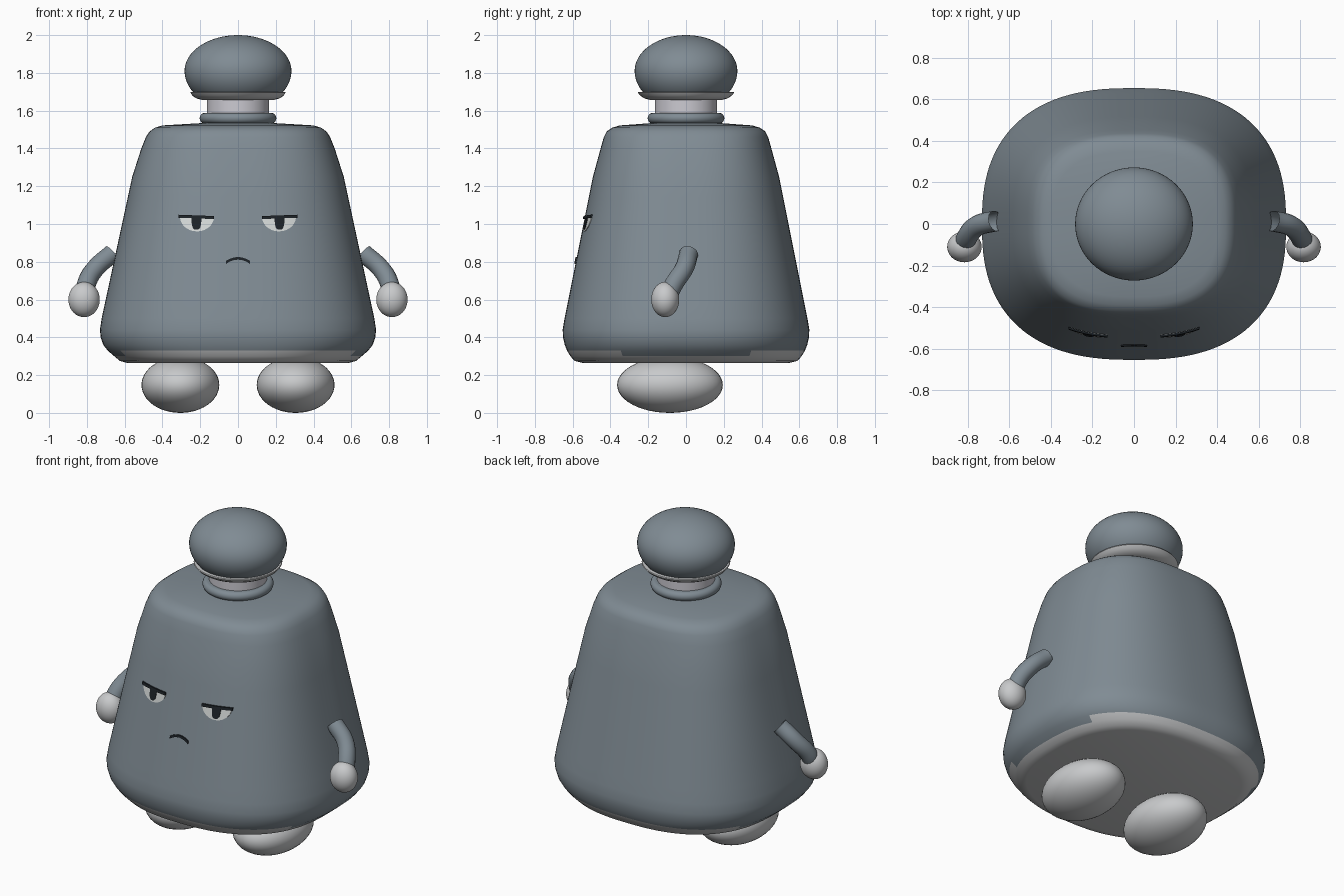
import bpy, bmesh, math

if "Cube" in bpy.data.objects:
    bpy.data.objects.remove(bpy.data.objects["Cube"])


def mat(name, r, g, b):
    m = bpy.data.materials.new(name)
    m.diffuse_color = (r, g, b, 1)
    m.use_nodes = True
    m.node_tree.nodes["Principled BSDF"].inputs["Base Color"].default_value = m.diffuse_color
    return m


GREY = mat("slate grey", 0.215, 0.26, 0.295)
LIGHT = mat("light grey", 0.58, 0.59, 0.60)
PALE = mat("pale neck", 0.60, 0.59, 0.64)
WHITE = mat("eye white", 0.66, 0.69, 0.68)
BLACK = mat("black", 0.012, 0.016, 0.02)


def make(name, verts, faces, *mats, angle=40):
    me = bpy.data.meshes.new(name)
    me.from_pydata(verts, [], faces)
    bm = bmesh.new()
    bm.from_mesh(me)
    bmesh.ops.recalc_face_normals(bm, faces=bm.faces)
    bm.to_mesh(me)
    bm.free()
    for m in mats:
        me.materials.append(m)
    for p in me.polygons:
        p.use_smooth = True
    me.set_sharp_from_angle(angle=math.radians(angle))
    ob = bpy.data.objects.new(name, me)
    bpy.context.collection.objects.link(ob)
    return ob


def loft(name, rings, *mats, seg=96, angle=40):
    """Stack of superellipse rings (z, rx, ry, exponent), capped."""
    def pw(v, n):
        return math.copysign(abs(v) ** (2 / n), v)
    verts, faces = [], []
    for z, rx, ry, n in rings:
        for i in range(seg):
            a = 2 * math.pi * i / seg
            verts.append((rx * pw(math.cos(a), n), ry * pw(math.sin(a), n), z))
    for k in range(len(rings) - 1):
        for i in range(seg):
            j = (i + 1) % seg
            faces.append((k * seg + i, k * seg + j, (k + 1) * seg + j, (k + 1) * seg + i))
    faces.append(tuple(range(seg))[::-1])
    faces.append(tuple(range((len(rings) - 1) * seg, len(rings) * seg)))
    return make(name, verts, faces, *mats, angle=angle)


def ellipsoid(name, c, r, m):
    bm = bmesh.new()
    bmesh.ops.create_uvsphere(bm, u_segments=40, v_segments=24, radius=1)
    verts = [tuple(c[i] + r[i] * v.co[i] for i in range(3)) for v in bm.verts]
    faces = [[v.index for v in f.verts] for f in bm.faces]
    bm.free()
    return make(name, verts, faces, m, angle=80)


# body: tapered rounded-square bell
PROFILE = [(0.265, 0.59, 0.55, 2.5), (0.275, 0.625, 0.59, 2.5), (0.30, 0.655, 0.612, 2.5),
           (0.33, 0.69, 0.63, 2.5), (0.36, 0.713, 0.642, 2.5), (0.40, 0.727, 0.651, 2.5),
           (0.44, 0.731, 0.653, 2.5), (0.50, 0.722, 0.643, 2.5), (1.25, 0.56, 0.493, 2.6),
           (1.40, 0.512, 0.452, 2.7), (1.46, 0.488, 0.435, 2.7), (1.49, 0.468, 0.42, 2.7),
           (1.51, 0.44, 0.39, 2.7), (1.522, 0.40, 0.35, 2.6), (1.535, 0.18, 0.17, 2.1)]


def section(z):
    for a, b in zip(PROFILE, PROFILE[1:]):
        if a[0] <= z <= b[0]:
            t = (z - a[0]) / (b[0] - a[0])
            return [p + t * (q - p) for p, q in zip(a, b)]


levels = sorted([p[0] for p in PROFILE] + [0.58 + 0.08 * i for i in range(8)])
body = loft("body", [section(z) for z in levels], GREY, LIGHT, seg=128)
for p in body.data.polygons:  # light underside and hem, lower at the flanks
    c = p.center
    if c.z < 0.30 or (c.z < 0.33 and abs(c.y) > 0.33):
        p.material_index = 1

# neck: collar ring, pale tube
loft("neck_collar", [(1.56 + 0.028 * math.sin(a), 0.175 + 0.028 * math.cos(a),
                      0.175 + 0.028 * math.cos(a), 2)
                     for a in [math.pi * (i / 12 - 0.5) for i in range(13)]], GREY, seg=64)
loft("neck", [(1.56, 0.165, 0.165, 2), (1.69, 0.165, 0.165, 2)], PALE, seg=64)

# head knob with a shallow light dish under it
head = []
for i in range(25):
    a = -0.8 + (math.pi / 2 + 0.8) * i / 24
    r = max(math.cos(a), 0.002)
    head.append((1.81 + (0.19 if a > 0 else 0.205) * math.sin(a), 0.283 * r, 0.272 * r, 2))
loft("head", head, GREY, seg=64)
loft("head_dish", [(1.657, 0.19, 0.19, 2), (1.664, 0.218, 0.218, 2), (1.678, 0.24, 0.24, 2),
                   (1.695, 0.252, 0.255, 2), (1.70, 0.25, 0.252, 2), (1.698, 0.22, 0.22, 2)],
     LIGHT, seg=64)


# face details: thin strips that follow the front of the body
def strip(name, cols, m, off, thick):
    verts, faces = [], []
    for x, lo, hi in cols:
        for k in range(5):
            z = lo + (hi - lo) * k / 4
            _, rx, ry, n = section(z)
            y = -ry * (1 - abs(x / rx) ** n) ** (1 / n)
            verts += [(x, y - off, z), (x, y - off + thick, z)]
    for i in range(len(cols) - 1):
        for k in range(4):
            a, b = i * 10 + k * 2, (i + 1) * 10 + k * 2
            faces += [(a, b, b + 2, a + 2), (a + 1, a + 3, b + 3, b + 1)]
        for k, f in ((0, 0), (8, 1)):
            a, b = i * 10 + k, (i + 1) * 10 + k
            faces.append((a, a + 1, b + 1, b))
    for s in (0, (len(cols) - 1) * 10):
        faces += [(s + k * 2, s + k * 2 + 1, s + k * 2 + 3, s + k * 2 + 2) for k in range(4)]
    return make(name, verts, faces, m, angle=30)


def bowl(cx, half, top, drop, power, n=20):
    us = [-0.995 * math.cos(math.pi * i / n) for i in range(n + 1)]
    return [(cx + half * u, top - drop * (1 - abs(u) ** power) ** (1 / power), top) for u in us]


for side, s in (("left", -1), ("right", 1)):
    strip(side + "_eye", bowl(s * 0.217, 0.09, 1.038, 0.077, 2), WHITE, 0.004, 0.008)
    strip(side + "_pupil", bowl(s * 0.22, 0.026, 1.036, 0.066, 3), BLACK, 0.008, 0.009)
    strip(side + "_eyelid", [(s * (0.127 + 0.187 * i / 12), 1.026 + 0.007 * i / 12,
                              1.042 + 0.007 * i / 12) for i in range(13)], BLACK, 0.012, 0.0095)

    # arm: curved tube ending in a light hand
    cu = bpy.data.curves.new(side + "_arm", "CURVE")
    cu.dimensions = "3D"
    cu.bevel_depth = 0.05
    cu.bevel_resolution = 6
    cu.resolution_u = 10
    sp = cu.splines.new("BEZIER")
    path = [(0.665, 0.015, 0.845), (0.755, -0.01, 0.765), (0.803, -0.065, 0.68), (0.812, -0.105, 0.60)]
    sp.bezier_points.add(len(path) - 1)
    for bp, (x, y, z) in zip(sp.bezier_points, path):
        bp.co = (s * x, y, z)
        bp.handle_left_type = bp.handle_right_type = "AUTO"
    cu.materials.append(GREY)
    bpy.context.collection.objects.link(bpy.data.objects.new(side + "_arm", cu))
    ellipsoid(side + "_hand", (s * 0.815, -0.11, 0.60), (0.083, 0.074, 0.093), LIGHT)

    # foot
    ellipsoid(side + "_foot", (s * 0.305, -0.085, 0.148), (0.206, 0.28, 0.148), LIGHT)

# frowning mouth
strip("mouth", [(x, 0.811 - 0.022 * (x / 0.063) ** 2, 0.825 - 0.02 * (x / 0.063) ** 2)
                for x in [0.063 * (i / 8 - 1) for i in range(17)]], BLACK, 0.007, 0.009)
